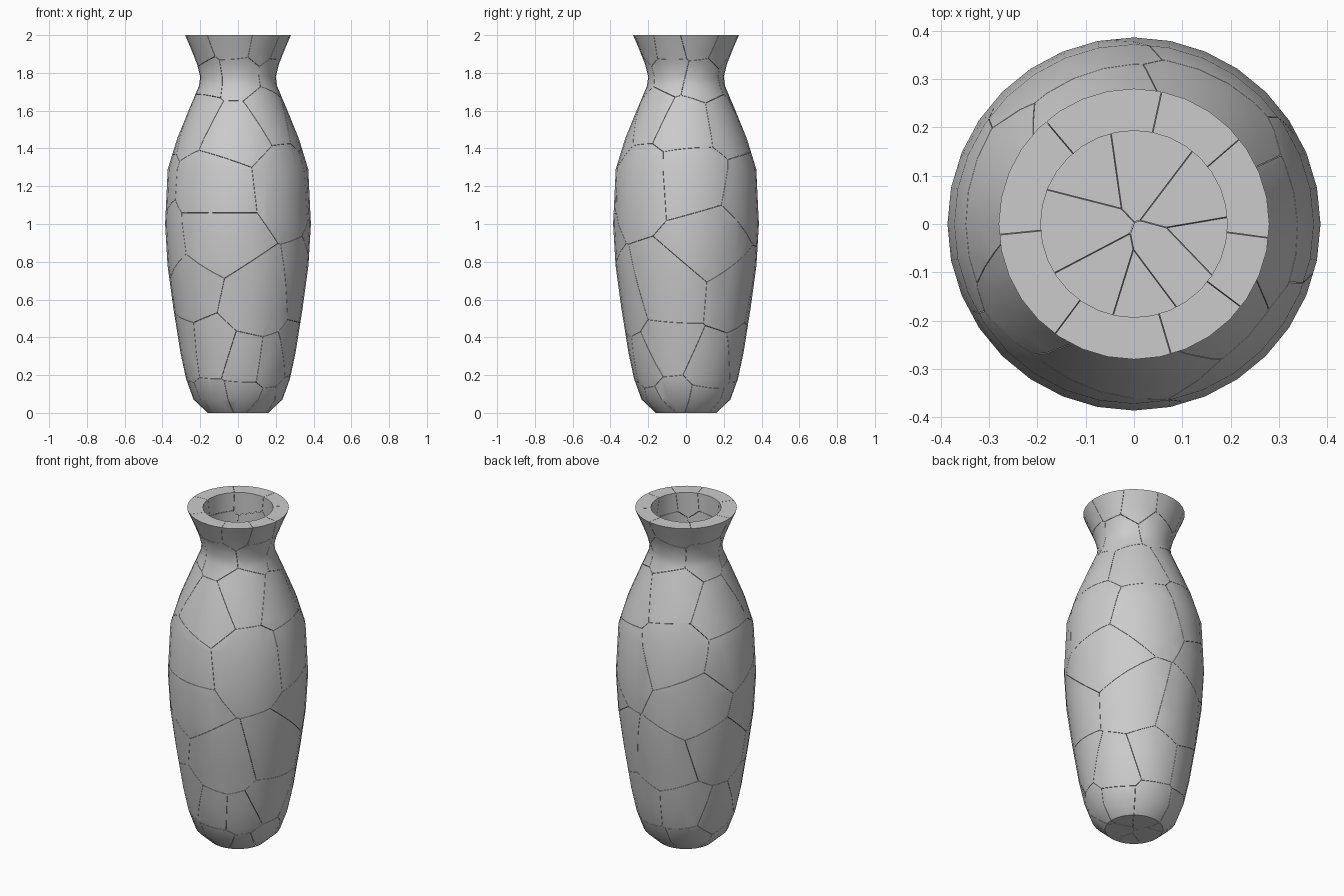
import bpy, bmesh
from math import sin, cos, pi, radians
from mathutils import Vector

if "Cube" in bpy.data.objects:
    bpy.data.objects.remove(bpy.data.objects["Cube"])

SIDES = 32
GAP = 0.0008
BORE = 0.193     # inner radius
FLOOR = 0.10     # inner floor height

OUTER = [(.16, 0), (.235, .07), (.275, .18), (.305, .32), (.343, .56), (.373, .78),
         (.386, 1.0), (.372, 1.29), (.323, 1.45), (.262, 1.60), (.207, 1.73),
         (.200, 1.78), (.218, 1.85), (.246, 1.92), (.28, 2.0)]


def lathe(profile):
    """Closed solid of revolution, capped at both ends of the profile."""
    bm = bmesh.new()
    rings = [[bm.verts.new((r * cos(2 * pi * i / SIDES), r * sin(2 * pi * i / SIDES), z))
              for i in range(SIDES)] for r, z in profile]
    for a, b in zip(rings, rings[1:]):
        for i in range(SIDES):
            j = (i + 1) % SIDES
            bm.faces.new((a[i], a[j], b[j], b[i]))
    bm.faces.new(rings[0][::-1])
    bm.faces.new(rings[-1])
    bmesh.ops.recalc_face_normals(bm, faces=bm.faces)
    return bm


def to_object(bm, name):
    mesh = bpy.data.meshes.new(name)
    bm.to_mesh(mesh)
    bm.free()
    obj = bpy.data.objects.new(name, mesh)
    bpy.context.collection.objects.link(obj)
    return obj


def radius_at(z):
    for (r0, z0), (r1, z1) in zip(OUTER, OUTER[1:]):
        if z <= z1:
            return r0 + (r1 - r0) * (z - z0) / (z1 - z0)
    return OUTER[-1][0]


# Whole vase body: outer wall, flat rim, straight bore and floor
body = to_object(lathe(OUTER + [(BORE, 2.0), (BORE, FLOOR)]), "vase_body")
body.hide_render = True

# Shard centres: height, then angles round the vase (-90 is the front)
RINGS = [
    (.06, (-120, -85, -45, -15, 22, 80, 130, 185)),
    (.28, (-118, -83, -52, -20, 28, 75, 120, 165, 205)),
    (.62, (-140, -70, -15, 50, 100, 160)),
    (.93, (-112, 22, 135, 195)),
    (1.22, (-112, -42, 5, 62, 115, 170)),
    (1.55, (-92, -48, 0, 50, 110, 165, 215)),
    (1.80, (-90, -25, 25, 90, 160, 220)),
    (1.95, (-95, -55, -24, 17, 55, 104, 158, 207)),
]
seeds = []
for k, (z, angles) in enumerate(RINGS):
    for i, a in enumerate(angles):
        h = min(1.97, max(.03, z + .05 * sin(i * 2.4 + k) * (1 if .2 < z < 1.7 else .4)))
        r = radius_at(h) * .9
        seeds.append(Vector((r * cos(radians(a)), r * sin(radians(a)), h)))


def voronoi_cell(seed):
    """Cut a box down to the region nearest to one shard centre."""
    bm = bmesh.new()
    bmesh.ops.create_cube(bm, size=3)
    bmesh.ops.translate(bm, verts=bm.verts, vec=(0.0013, 0.0017, 1))
    for other in sorted(seeds, key=lambda s: (s - seed).length):
        if other is seed:
            continue
        n = (other - seed).normalized()
        cut = bmesh.ops.bisect_plane(bm, geom=bm.verts[:] + bm.edges[:] + bm.faces[:],
                                     plane_co=(seed + other) / 2 - n * GAP,
                                     plane_no=n, clear_outer=True)
        edges = [e for e in cut["geom_cut"] if isinstance(e, bmesh.types.BMEdge)]
        if edges:
            bmesh.ops.edgeloop_fill(bm, edges=edges)
    bmesh.ops.recalc_face_normals(bm, faces=bm.faces)
    return bm


# Break the body into shards
shards = []
for n, seed in enumerate(seeds):
    shard = to_object(voronoi_cell(seed), f"vase_shard_{n + 1:02d}")
    mod = shard.modifiers.new("fit", 'BOOLEAN')
    mod.operation = 'INTERSECT'
    mod.solver = 'EXACT'
    mod.object = body
    deps = bpy.context.evaluated_depsgraph_get()
    mesh = bpy.data.meshes.new_from_object(shard.evaluated_get(deps))
    shard.modifiers.clear()
    shard.data = mesh
    if len(mesh.polygons):
        shards.append(shard)
    else:
        bpy.data.objects.remove(shard)

bpy.data.objects.remove(body)

# Smooth walls, sharp broken edges
bpy.ops.object.select_all(action='DESELECT')
for s in shards:
    s.select_set(True)
bpy.context.view_layer.objects.active = shards[0]
bpy.ops.object.shade_smooth_by_angle(angle=radians(30))
